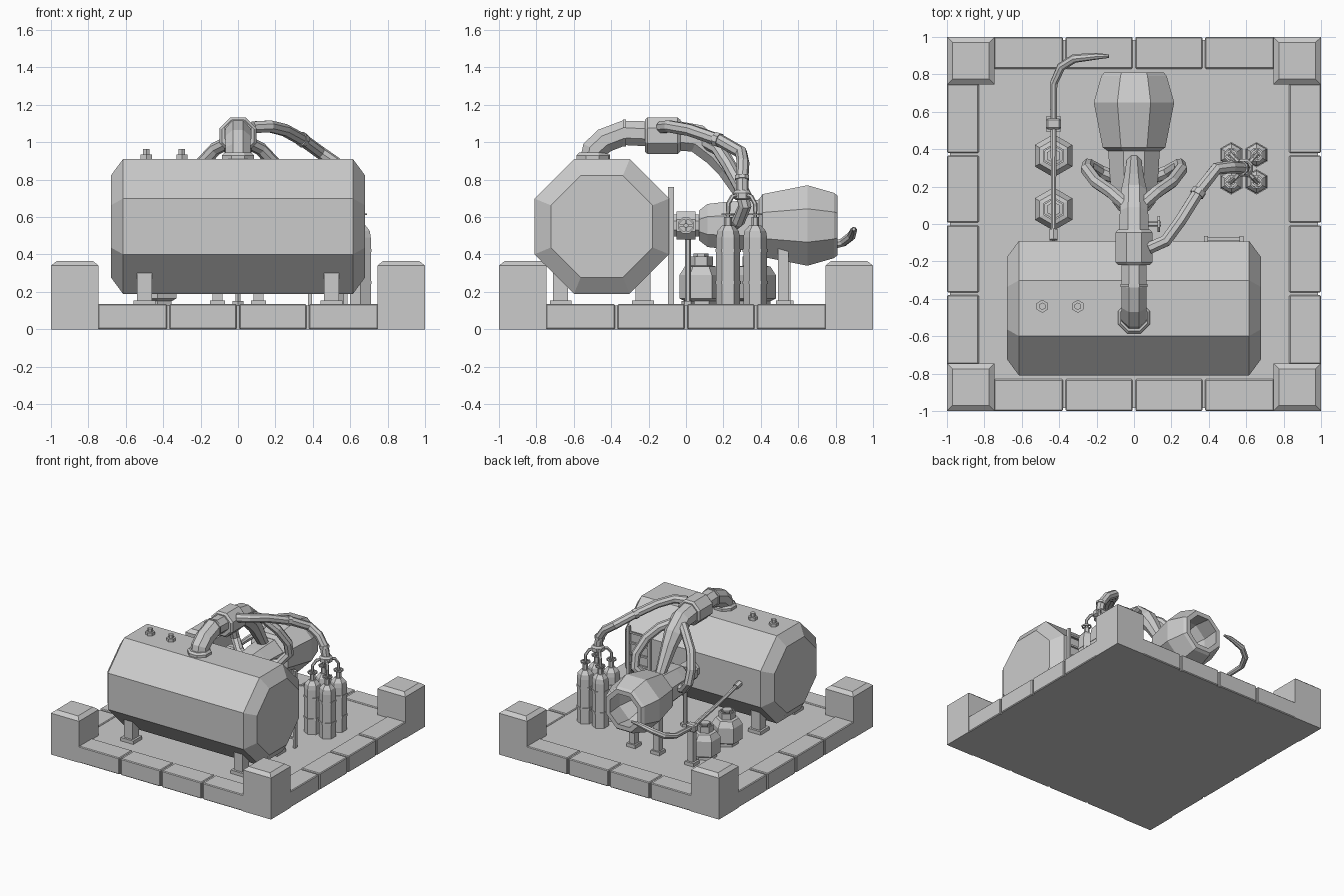
import bpy, bmesh
from math import pi, cos, sin, radians
from mathutils import Vector, Matrix

if "Cube" in bpy.data.objects:
    bpy.data.objects.remove(bpy.data.objects["Cube"])

AXIS = {'X': Matrix.Rotation(pi / 2, 4, 'Y'),
        'Y': Matrix.Rotation(-pi / 2, 4, 'X'),
        'Z': Matrix.Identity(4)}


def skin(name, rings, closed=False):
    """Flat-faced mesh lofted through equal rings of points."""
    bm = bmesh.new()
    loops = [[bm.verts.new(p) for p in ring] for ring in rings]
    n = len(loops[0])
    pairs = list(zip(loops, loops[1:]))
    if closed:
        pairs.append((loops[-1], loops[0]))
    for a, b in pairs:
        for i in range(n):
            j = (i + 1) % n
            bm.faces.new((a[i], a[j], b[j], b[i]))
    if not closed:
        bm.faces.new(loops[0])
        bm.faces.new(loops[-1])
    bmesh.ops.recalc_face_normals(bm, faces=bm.faces)
    me = bpy.data.meshes.new(name)
    bm.to_mesh(me)
    bm.free()
    ob = bpy.data.objects.new(name, me)
    bpy.context.collection.objects.link(ob)
    return ob


def lathe(name, loc, profile, n=8, axis='Z', closed=False):
    """Profile is (distance to flat, position along axis)."""
    k = 1 / cos(pi / n)
    rings = []
    for r, h in profile:
        rings.append([AXIS[axis] @ Vector((r * k * cos(2 * pi * (i + .5) / n),
                                           r * k * sin(2 * pi * (i + .5) / n), h)) + Vector(loc)
                      for i in range(n)])
    return skin(name, rings, closed)


def tube(name, pts, radii, n=8):
    """Mitred faceted pipe along points."""
    pts = [Vector(p) for p in pts]
    if not isinstance(radii, (list, tuple)):
        radii = [radii] * len(pts)
    rings, u = [], None
    for i, p in enumerate(pts):
        d = [(pts[j + 1] - pts[j]).normalized() for j in (i - 1, i) if 0 <= j < len(pts) - 1]
        t = sum(d, Vector()).normalized()
        if u is None:
            u = Vector((1, 0, 0)) if abs(t.x) < .7 else Vector((0, 0, 1))
        u = (u - t * u.dot(t)).normalized()
        v = t.cross(u)
        rings.append([p + radii[i] * (u * cos(2 * pi * (k + .5) / n) + v * sin(2 * pi * (k + .5) / n))
                      for k in range(n)])
    return skin(name, rings)


def box(name, x, y, z, bevel=0):
    ob = skin(name, [[(x[0], y[0], h), (x[1], y[0], h), (x[1], y[1], h), (x[0], y[1], h)] for h in z])
    if bevel:
        m = ob.modifiers.new("bevel", 'BEVEL')
        m.width, m.segments = bevel, 1
    return ob


def ring(name, loc, r, w, h, n=8, axis='Z'):
    return lathe(name, loc, [(r - w, -h), (r, -h), (r, h), (r - w, h)], n, axis, True)


def foot(name, x, y, w, top, pad):
    """Square leg on a wider pad."""
    lathe(name, (x, y, 0), [(pad, .11), (pad, .155), (w, .155), (w, top)], 4)


# Base slab, rim tiles and corner blocks
box("base_floor", (-.985, .985), (-.985, .985), (0, .127))
for side in range(4):
    turn = Matrix.Rotation(side * pi / 2, 4, 'Z')
    for a, b in ((-.75, -.38), (-.366, -.007), (.007, .366), (.38, .75)):
        box("rim_tile", (a, b), (-1, -.83), (0, .135), .006).matrix_world = turn
    c = turn @ Vector((.8725, .8725, 0))
    lathe("corner_block", c, [(.1275, 0), (.1275, .34), (.097, .365)], 4)

# Main storage tank with legs and filler caps
lathe("storage_tank", (0, -.45, .55),
      [(.272, -.68), (.36, -.615), (.36, .615), (.272, .68)], 8, 'X')
for x in (-.5, .5):
    for y in (-.67, -.23):
        foot("tank_leg", x, y, .04, .33, .058)
for x in (-.49, -.3):
    lathe("tank_cap", (x, -.44, .9), [(.03, 0), (.03, .035), (.017, .035), (.017, .063)], 6)

# Ladder on the back of the tank
for x in (.385, .575):
    box("ladder_rail", (x - .01, x + .01), (-.095, -.065), (.12, .76))
for i in range(7):
    z = .2 + i * .085
    box("ladder_rung", (.385, .575), (-.087, -.073), (z - .007, z + .007))

# Large pipe over the tank, with flanges and octagonal junction
lathe("pipe_flange", (0, -.5, .9), [(.085, 0), (.085, .03), (.072, .045)])
tube("main_pipe", [(0, -.5, .9), (0, -.49, .96), (0, -.435, 1.01), (0, -.33, 1.05),
                   (0, -.2, 1.045), (0, -.03, 1.035)], .072)
ring("pipe_band", (0, -.33, 1.05), .073, .02, .008, 8, 'Y')
lathe("pipe_junction", (0, -.12, 1.035), [(.085, -.1), (.098, -.085), (.098, .075), (.085, .09)], 8, 'Y')
tube("feed_nozzle", [(0, -.05, 1.035), (0, .06, 1.02), (0, .16, .94), (0, .22, .86), (0, .34, .66)],
     [.085, .082, .075, .06, .04])

# Side feed pipes that loop down into the burner
for s in (-1, 1):
    tube("side_feed_pipe", [(s * x, y, z) for x, y, z in
         ((.03, .09, 1.01), (.12, .17, .965), (.2, .225, .88), (.25, .29, .76),
          (.245, .315, .66), (.18, .28, .58), (.08, .24, .555))], .036)

# Burner: neck and hollow bell
lathe("burner_neck", (0, 0, .555),
      [(.06, -.12), (.06, .07), (.08, .07), (.115, .115), (.125, .2), (.14, .42)], 8, 'Y')
lathe("burner_bell", (0, 0, .555),
      [(.14, .39), (.168, .41), (.215, .65), (.175, .79), (.16, .81), (.125, .81), (.15, .65), (.1, .48)], 8, 'Y')
for s in (-1, 1):
    foot("burner_leg", s * .11, .52, .027, .46, .04)
lathe("neck_post", (0, .01, 0), [(.03, .12), (.03, .15), (.014, .15), (.014, .52)], 6)

# Control valve on the neck
lathe("valve_body", (0, 0, .555), [(.075, -.05), (.075, .05)], 8, 'Y')
lathe("valve_stem", (0, 0, .555), [(.012, .05), (.012, .145)], 6, 'X')
ring("valve_wheel", (.132, 0, .555), .043, .01, .006, 8, 'X')
box("wheel_spoke", (.128, .136), (-.038, .038), (.55, .56))
box("wheel_spoke", (.128, .136), (-.005, .005), (.517, .593))

# Four gas cylinders with handwheels and short hoses
hub = (.59, .3, .72)
for x in (.52, .655):
    for y in (.225, .37):
        lathe("gas_cylinder", (x, y, 0),
              [(.055, .11), (.055, .49), (.05, .525), (.027, .555), (.018, .555), (.018, .6)], 6)
        for z in (.25, .42):
            ring("cylinder_band", (x, y, z), .059, .01, .008, 6)
        lathe("cylinder_stem", (x, y, 0), [(.008, .6), (.008, .65)], 6)
        ring("cylinder_handwheel", (x, y, .615), .036, .009, .005)
        box("handwheel_spoke", (x - .03, x + .03), (y - .004, y + .004), (.611, .619))
        box("handwheel_spoke", (x - .004, x + .004), (y - .03, y + .03), (.611, .619))
        mx, my = x * .7 + hub[0] * .3, y * .7 + hub[1] * .3
        tube("cylinder_hose", [(x, y, .63), (x, y, .67), (mx, my, .71), hub], .012, 6)

# Manifold and long hose to the junction
lathe("hose_manifold", hub, [(.03, -.03), (.047, -.02), (.047, .01), (.035, .025)], 8)
tube("supply_hose", [(.08, -.13, 1.08), (.17, -.09, 1.085), (.25, .02, 1.065), (.35, .18, 1.01),
                     (.44, .295, .945), (.52, .305, .89), (.575, .3, .81), (.59, .3, .72)], .034)
tube("hose_band", [(.335, .156, 1.018), (.35, .18, 1.01)], .04)
tube("hose_band", [(.572, .3, .82), (.578, .3, .8)], .04)

# Two squat gas bottles with collars
for y in (.08, .365):
    lathe("gas_bottle", (-.43, y, 0),
          [(.075, .12), (.075, .15), (.1, .165), (.1, .29), (.075, .335), (.03, .345)], 6)
    ring("bottle_collar", (-.43, y, .365), .055, .01, .025, 6)
    lathe("bottle_valve", (-.43, y, 0), [(.018, .34), (.018, .39), (.034, .39), (.034, .405)], 6)

# Torch lance on its post
foot("lance_post", -.43, .535, .024, .42, .04)
box("lance_clamp", (-.47, -.39), (.505, .565), (.4, .46), .01)
tube("torch_lance", [(-.43, -.06, .55), (-.43, .2, .49), (-.43, .535, .43), (-.43, .75, .44),
                     (-.39, .84, .465), (-.32, .885, .5), (-.2, .897, .53), (-.135, .897, .535)],
     [.015, .015, .018, .022, .024, .024, .018, .009])
tube("lance_grip", [(-.43, -.085, .556), (-.43, -.03, .543)], .024, 6)
